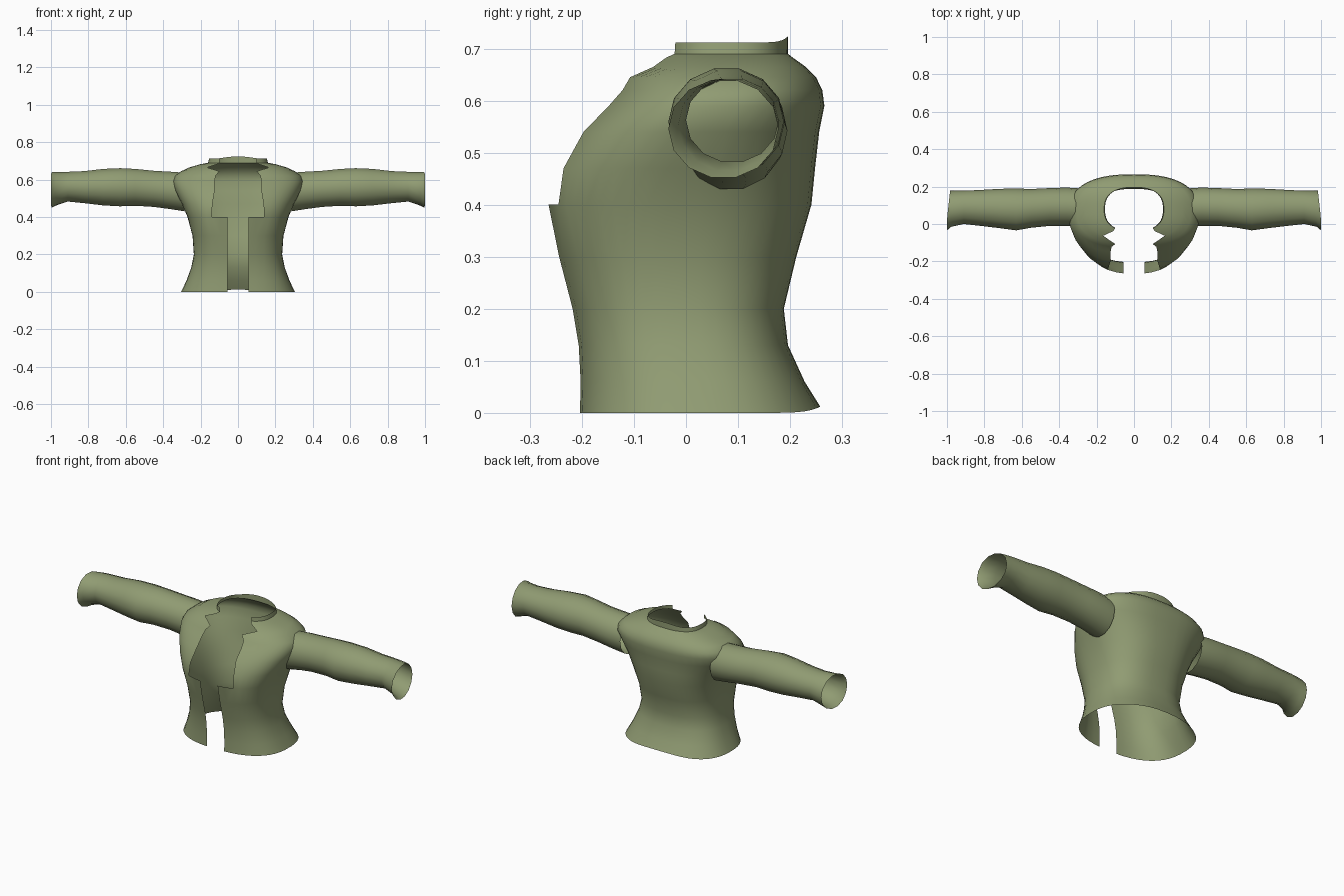
import bpy, math

cloth = bpy.data.materials.new("olive_cloth")
cloth.diffuse_color = (0.28, 0.33, 0.17, 1)


def make(name, verts, faces, angle):
    me = bpy.data.meshes.new(name)
    me.from_pydata(verts, [], faces)
    me.materials.append(cloth)
    ob = bpy.data.objects.new(name, me)
    bpy.context.collection.objects.link(ob)
    bpy.ops.object.select_all(action='DESELECT')
    bpy.context.view_layer.objects.active = ob
    ob.select_set(True)
    bpy.ops.object.shade_smooth_by_angle(angle=math.radians(angle))
    mod = ob.modifiers.new("mirror", 'MIRROR')
    mod.use_clip = True
    return ob


# Jacket body: z, half width, front y, back y, x of the front edge
RINGS = [
    (0.00, 0.305, -0.205, 0.258, 0.14),
    (0.06, 0.276, -0.204, 0.228, 0.14),
    (0.13, 0.250, -0.208, 0.196, 0.14),
    (0.20, 0.236, -0.220, 0.188, 0.14),
    (0.30, 0.243, -0.246, 0.212, 0.14),
    (0.40, 0.270, -0.266, 0.241, 0.14),
    (0.47, 0.300, -0.250, 0.248, 0.137),
    (0.54, 0.335, -0.205, 0.256, 0.125),
    (0.59, 0.350, -0.155, 0.266, 0.125),
    (0.62, 0.338, -0.128, 0.262, 0.120),
    (0.645, 0.305, -0.112, 0.250, 0.100),
    (0.665, 0.262, -0.085, 0.230, 0.165),
    (0.683, 0.200, -0.050, 0.205, 0.110),
    (0.690, 0.160, -0.038, 0.196, 0.100),
    (0.712, 0.155, -0.038, 0.196, 0.100),
]
N, E, SPLIT = 20, 0.8, 5
verts, faces = [], []
for z, hw, yf, yb, edge in RINGS:
    cy, ry = (yf + yb) / 2, (yb - yf) / 2
    ang = [math.asin((x / hw) ** (1 / E)) for x in (0.055, 0.095, edge)]
    ang += [ang[2] + (math.pi - ang[2]) * i / N for i in range(1, N + 1)]
    for a in ang:
        c = math.cos(a)
        x = hw * max(math.sin(a), 0) ** E
        if a > math.pi - 1e-5:
            x = 0
        # the collar and hem rise slightly at the centre back
        lift = 0.012 * max(0, -c) ** 8 if z in (0.0, 0.712) else 0
        verts.append((x, cy - ry * math.copysign(abs(c) ** E, c), z + lift))
W = N + 3
for r in range(len(RINGS) - 1):
    # the narrow front flap stops at chest height
    for j in range(0 if r < SPLIT else 2, W - 1):
        faces.append((r * W + j, r * W + j + 1, (r + 1) * W + j + 1, (r + 1) * W + j))
make("jacket_body", verts, faces, 50)

# Sleeves: x, y range, z range, forward flare of the cuff
SLEEVE = [
    (0.285, -0.015, 0.190, 0.428, 0.640),
    (0.36, -0.010, 0.195, 0.440, 0.645),
    (0.45, -0.010, 0.192, 0.452, 0.650),
    (0.55, -0.020, 0.187, 0.458, 0.660),
    (0.63, -0.034, 0.190, 0.455, 0.664),
    (0.72, -0.022, 0.188, 0.460, 0.660),
    (0.82, -0.010, 0.182, 0.472, 0.648),
    (0.91, 0.000, 0.178, 0.481, 0.644),
    (0.965, -0.015, 0.178, 0.464, 0.643),
    (0.995, -0.034, 0.178, 0.450, 0.642),
]
S = 14
verts, faces = [], []
for x, y0, y1, z0, z1 in SLEEVE:
    for j in range(S):
        a = 2 * math.pi * j / S
        tilt = 0.012 * math.cos(a) if x > 0.95 else 0
        verts.append((min(x - tilt, 1.0), (y0 + y1) / 2 + (y1 - y0) / 2 * math.cos(a),
                      (z0 + z1) / 2 + (z1 - z0) / 2 * math.sin(a)))
for r in range(len(SLEEVE) - 1):
    for j in range(S):
        k = (j + 1) % S
        faces.append((r * S + j, r * S + k, (r + 1) * S + k, (r + 1) * S + j))
make("sleeves", verts, faces, 60)
